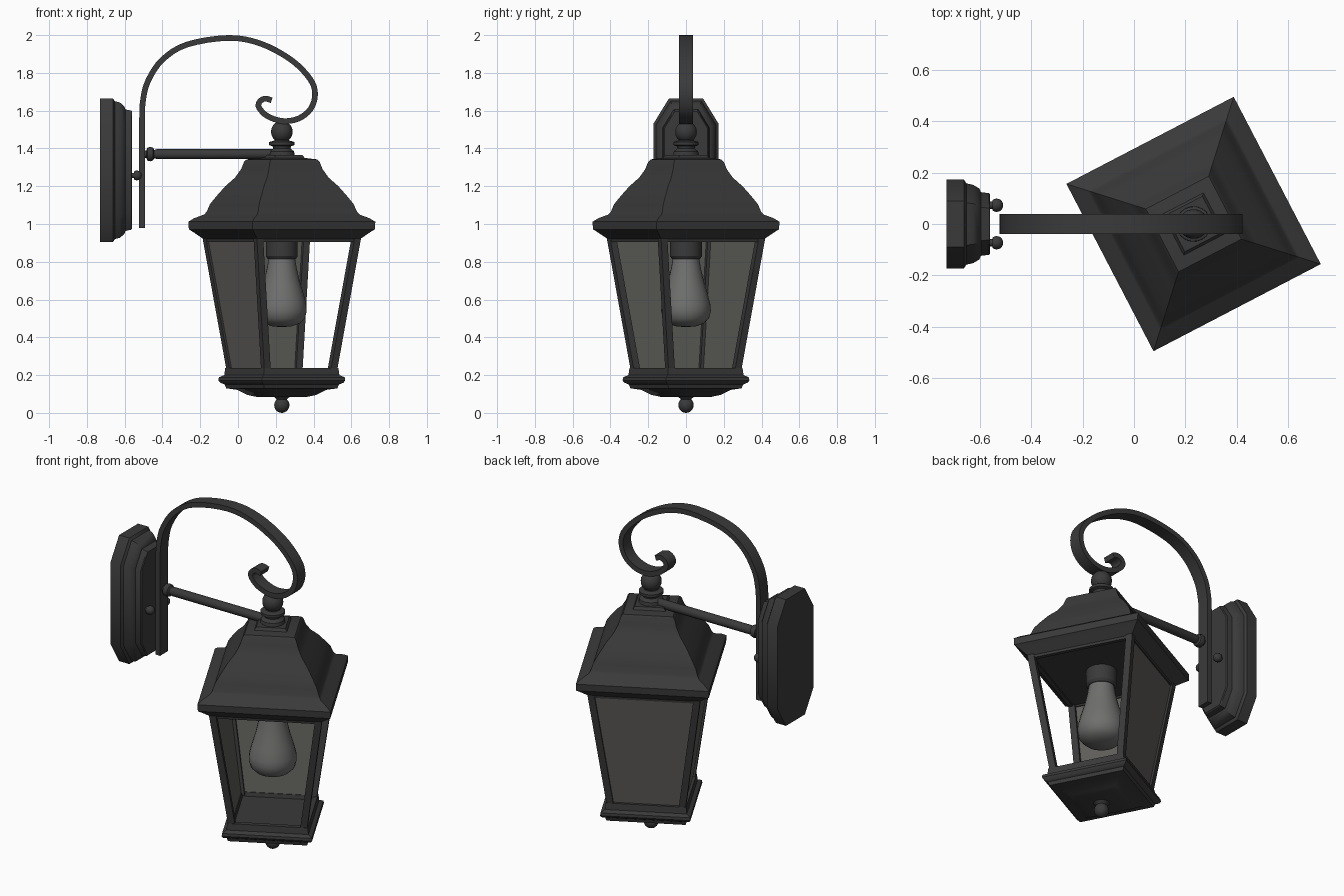
import bpy, bmesh, math
from mathutils import Vector, Matrix

if "Cube" in bpy.data.objects:
    bpy.data.objects.remove(bpy.data.objects["Cube"])

CX = 0.232                      # lantern axis
ROT = math.radians(27.5)        # lantern is turned on its axis


def material(name, c):
    m = bpy.data.materials.new(name)
    m.diffuse_color = (*c, 1)
    m.use_nodes = True
    m.node_tree.nodes["Principled BSDF"].inputs["Base Color"].default_value = m.diffuse_color
    return m


METAL = material("dark metal", (0.042, 0.042, 0.042))
GLASS = material("smoked glass", (0.115, 0.113, 0.105))
BULB = material("bulb glass", (0.16, 0.16, 0.157))


def loft(name, rings, mat, matrix=None):
    """Skin equal-length point rings and close both ends."""
    bm = bmesh.new()
    vs = [[bm.verts.new(p) for p in r] for r in rings]
    n = len(rings[0])
    for a, b in zip(vs, vs[1:]):
        for i in range(n):
            j = (i + 1) % n
            bm.faces.new((a[i], a[j], b[j], b[i]))
    bm.faces.new(vs[0])
    bm.faces.new(vs[-1])
    bmesh.ops.recalc_face_normals(bm, faces=bm.faces)
    if matrix:
        bm.transform(matrix)
    me = bpy.data.meshes.new(name)
    bm.to_mesh(me)
    bm.free()
    me.materials.append(mat)
    ob = bpy.data.objects.new(name, me)
    bpy.context.collection.objects.link(ob)
    return ob


LANTERN = Matrix.Translation((CX, 0, 0)) @ Matrix.Rotation(ROT, 4, 'Z')
ALONG_X = Matrix.Rotation(math.pi / 2, 4, 'Y')      # local z becomes x


def square(name, profile, mat=METAL):
    """Square lantern part from (half side, z) pairs."""
    rings = [[(sx * h, sy * h, z) for sx, sy in ((1, 1), (-1, 1), (-1, -1), (1, -1))]
             for h, z in profile]
    return loft(name, rings, mat, LANTERN)


def lathe(name, profile, mat=METAL, matrix=LANTERN, n=20):
    """Round part from (radius, z) pairs."""
    rings = [[(r * math.cos(2 * math.pi * i / n), r * math.sin(2 * math.pi * i / n), z)
              for i in range(n)] for r, z in profile]
    return loft(name, rings, mat, matrix)


def ball(r, z, k=10):
    return [(max(r * math.sin(math.pi * i / k), 0.001), z - r * math.cos(math.pi * i / k))
            for i in range(k + 1)]


# Roof with rolled eave, bell sides and stepped cap
square("roof", [(0.300, 0.915), (0.318, 0.93), (0.345, 0.955), (0.365, 0.972), (0.367, 1.012),
                (0.345, 1.03), (0.305, 1.05), (0.295, 1.065), (0.282, 1.105), (0.258, 1.145),
                (0.222, 1.20), (0.184, 1.245), (0.160, 1.29), (0.148, 1.33),
                (0.138, 1.342), (0.090, 1.35), (0.080, 1.366)])
lathe("roof_neck", [(0.07, 1.36), (0.065, 1.385), (0.046, 1.40), (0.05, 1.412), (0.068, 1.418),
                    (0.068, 1.434), (0.04, 1.442), (0.03, 1.46)])
lathe("roof_ball", ball(0.058, 1.488))

# Base tray with stepped underside and finial
square("base", [(0.10, 0.085), (0.135, 0.095), (0.175, 0.122), (0.218, 0.13), (0.224, 0.15),
                (0.242, 0.16), (0.249, 0.172), (0.247, 0.188), (0.226, 0.2), (0.222, 0.238),
                (0.195, 0.238), (0.19, 0.215)])
lathe("finial_neck", [(0.05, 0.09), (0.03, 0.075), (0.022, 0.06)])
lathe("finial_ball", ball(0.041, 0.041))

# Corner posts and rails: outer half side at top and bottom of the frame
TOP, BOT, ZT, ZB, W = 0.311, 0.217, 0.925, 0.225, 0.038
for k in range(4):
    turn = LANTERN @ Matrix.Rotation(k * math.pi / 2, 4, 'Z')
    loft("corner_post_%d" % k,
         [[(h, h, z), (h - W, h, z), (h - W, h - W, z), (h, h - W, z)]
          for h, z in ((BOT, ZB), (TOP, ZT))], METAL, turn)
    h = TOP - 0.005
    loft("top_rail_%d" % k,
         [[(h, y, 0.925), (h - 0.025, y, 0.925), (h - 0.025, y, 0.905), (h - 0.003, y, 0.905)]
          for y in (-0.29, 0.29)], METAL, turn)

# Glass on the left and back only; the other two sides are clear
for name, k in (("back_pane", 1), ("left_pane", 2)):
    turn = LANTERN @ Matrix.Rotation(k * math.pi / 2, 4, 'Z')
    loft(name, [[(h - 0.012, s, z), (h - 0.012, -s, z), (h - 0.02, -s, z), (h - 0.02, s, z)]
                for h, s, z in ((BOT, BOT - 0.02, ZB), (TOP, TOP - 0.02, ZT))], GLASS, turn)

# Socket and pear-shaped bulb
lathe("bulb_socket", [(0.085, 0.93), (0.085, 0.83), (0.075, 0.815)])
lathe("bulb", [(0.07, 0.82), (0.078, 0.77), (0.094, 0.70), (0.115, 0.63), (0.129, 0.575),
               (0.132, 0.54), (0.122, 0.50), (0.095, 0.473), (0.05, 0.458), (0.001, 0.454)],
      BULB, n=24)


# Wall plate: stepped elongated octagon
def octagon(x, y, z, cy, cz):
    pts = [(y, z - cz), (y - cy, z), (cy - y, z), (-y, z - cz),
           (-y, cz - z), (cy - y, -z), (y - cy, -z), (y, cz - z)]
    return [(x, a, 1.285 + b) for a, b in pts]


loft("wall_plate", [octagon(x, y, z, 0.083 * y / 0.173, 0.135 * y / 0.173) for x, y, z in (
    (-0.73, 0.173, 0.38), (-0.662, 0.173, 0.38), (-0.652, 0.158, 0.365), (-0.625, 0.152, 0.358),
    (-0.602, 0.138, 0.338), (-0.596, 0.124, 0.322), (-0.565, 0.12, 0.315), (-0.56, 0.115, 0.31))],
    METAL)

# Two screws on the wall plate
for s in (-1, 1):
    place = Matrix.Translation((0, s * 0.073, 1.257)) @ ALONG_X
    lathe("screw_%s" % ("left" if s < 0 else "right"),
          [(0.014, -0.57), (0.014, -0.55)] + ball(0.026, -0.535)[3:], METAL, place, 12)

# Support rod with collar
lathe("support_rod", [(0.02, -0.51), (0.02, -0.485), (0.034, -0.48), (0.038, -0.465),
                      (0.034, -0.45), (0.022, -0.444), (0.026, -0.43), (0.026, CX)],
      METAL, Matrix.Translation((0, 0, 1.37)) @ ALONG_X, 14)

# Scroll bracket: flat strip swept along a smooth path in the xz plane
path = [(-0.508, 0.98), (-0.508, 1.28), (-0.508, 1.55), (-0.502, 1.66), (-0.475, 1.76),
        (-0.40, 1.87), (-0.27, 1.95), (-0.05, 1.985), (0.12, 1.955), (0.28, 1.87),
        (0.38, 1.77), (0.408, 1.69), (0.385, 1.61), (0.32, 1.558), (0.235, 1.545),
        (0.155, 1.572), (0.112, 1.615), (0.113, 1.645), (0.142, 1.664), (0.178, 1.655)]
P = [Vector(p) for p in path]
P = [2 * P[0] - P[1]] + P + [2 * P[-1] - P[-2]]
line = []
for a, b, c, d in zip(P, P[1:], P[2:], P[3:]):
    for i in range(4):
        t = i / 4
        line.append(0.5 * (2 * b + (c - a) * t + (2 * a - 5 * b + 4 * c - d) * t * t
                           + (3 * b - a - 3 * c + d) * t ** 3))
line.append(P[-2])
rings = []
for i, p in enumerate(line):
    t = (line[min(i + 1, len(line) - 1)] - line[max(i - 1, 0)]).normalized()
    nrm = Vector((-t.y, t.x)) * 0.015
    rings.append([((p + s * nrm).x, y, (p + s * nrm).y)
                  for s, y in ((1, 0.038), (1, -0.038), (-1, -0.038), (-1, 0.038))])
loft("scroll_bracket", rings, METAL)

# Smooth shading with crisp edges
for ob in bpy.context.collection.objects:
    ob.select_set(True)
    bpy.context.view_layer.objects.active = ob
bpy.ops.object.shade_smooth_by_angle(angle=math.radians(32))
